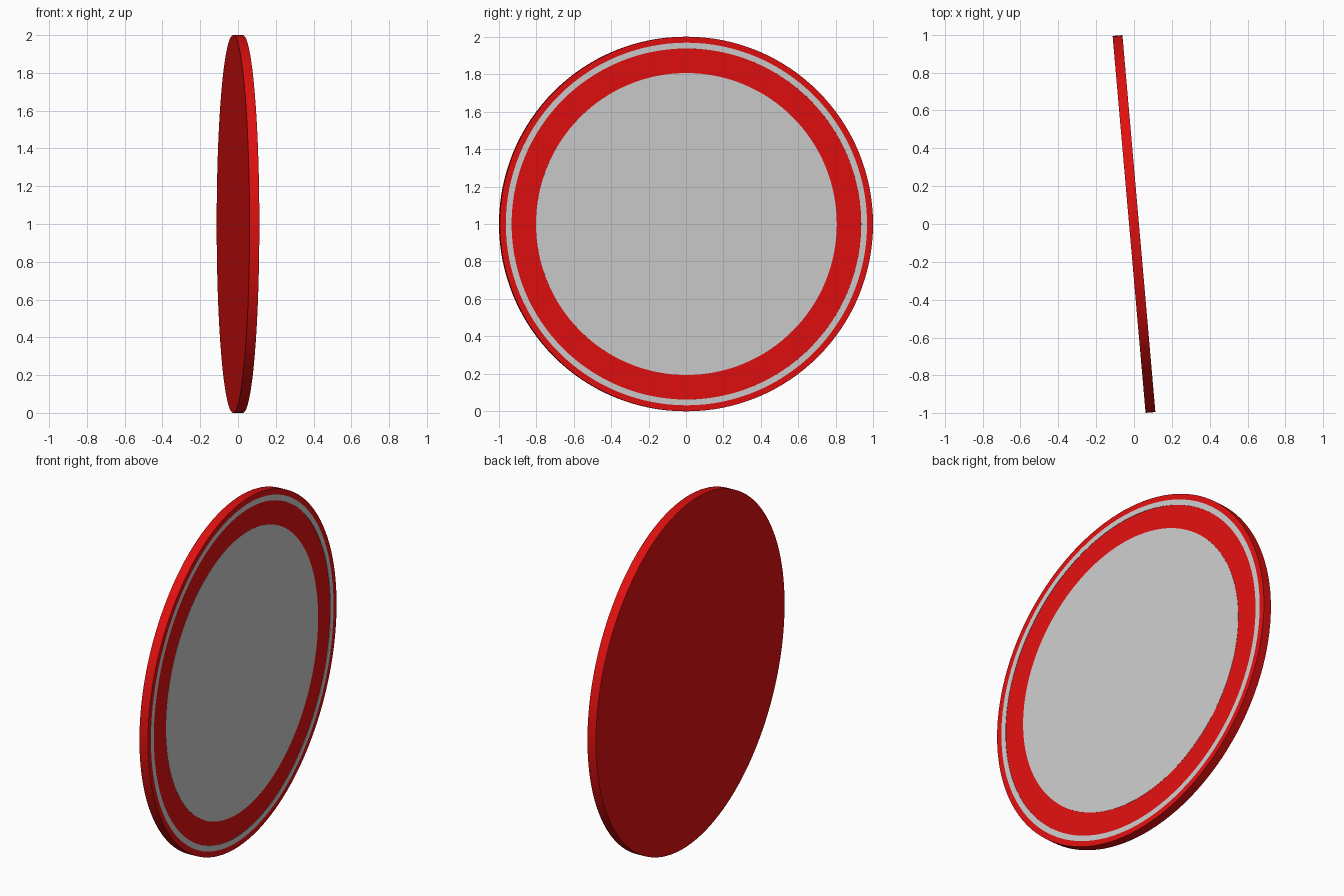
import bpy, math
from mathutils import Matrix

if "Cube" in bpy.data.objects:
    bpy.data.objects.remove(bpy.data.objects["Cube"])

SEG = 128
POSE = Matrix.Translation((0, 0, 1)) @ Matrix.Rotation(math.radians(5), 4, 'Z') @ Matrix.Rotation(math.radians(90), 4, 'Y')

red = bpy.data.materials.new("red_paint")
red.diffuse_color = (0.75, 0.005, 0.005, 1)
red.use_nodes = True
red.node_tree.nodes["Principled BSDF"].inputs["Base Color"].default_value = red.diffuse_color


def lathe(name, profile, mat=None):
    """Spin an (r, height) profile around the disc axis; r = 0 becomes a pole."""
    verts, rings, faces = [], [], []
    for r, h in profile:
        start = len(verts)
        n = 1 if r == 0 else SEG
        verts += [(r * math.cos(math.tau * i / SEG), r * math.sin(math.tau * i / SEG), h) for i in range(n)]
        rings.append([start + i % n for i in range(SEG)])
    for a, b in zip(rings, rings[1:]):
        for i in range(SEG):
            j = (i + 1) % SEG
            face = list(dict.fromkeys((a[i], a[j], b[j], b[i])))
            faces.append(face)
    mesh = bpy.data.meshes.new(name)
    mesh.from_pydata(verts, [], faces)
    if mat:
        mesh.materials.append(mat)
    obj = bpy.data.objects.new(name, mesh)
    bpy.context.collection.objects.link(obj)
    obj.matrix_world = POSE
    bpy.context.view_layer.objects.active = obj
    obj.select_set(True)
    bpy.ops.object.shade_smooth_by_angle(angle=math.radians(30))
    obj.select_set(False)
    return obj


T = 0.026   # half thickness of the plate
# Red sign plate with a shallow recess inside the outer lip
lathe("sign_plate", [(0, -T), (1, -T), (1, T), (0.968, T), (0.968, T - 0.004),
                     (0.937, T - 0.004), (0.937, T - 0.002), (0, T - 0.002)], red)
# Thin grey border line
lathe("border_ring", [(0.937, T - 0.003), (0.968, T - 0.003), (0.968, T),
                      (0.937, T), (0.937, T - 0.003)])
# Grey centre panel
lathe("centre_panel", [(0, T - 0.002), (0.806, T - 0.002), (0.806, T - 0.001), (0, T - 0.001)])
